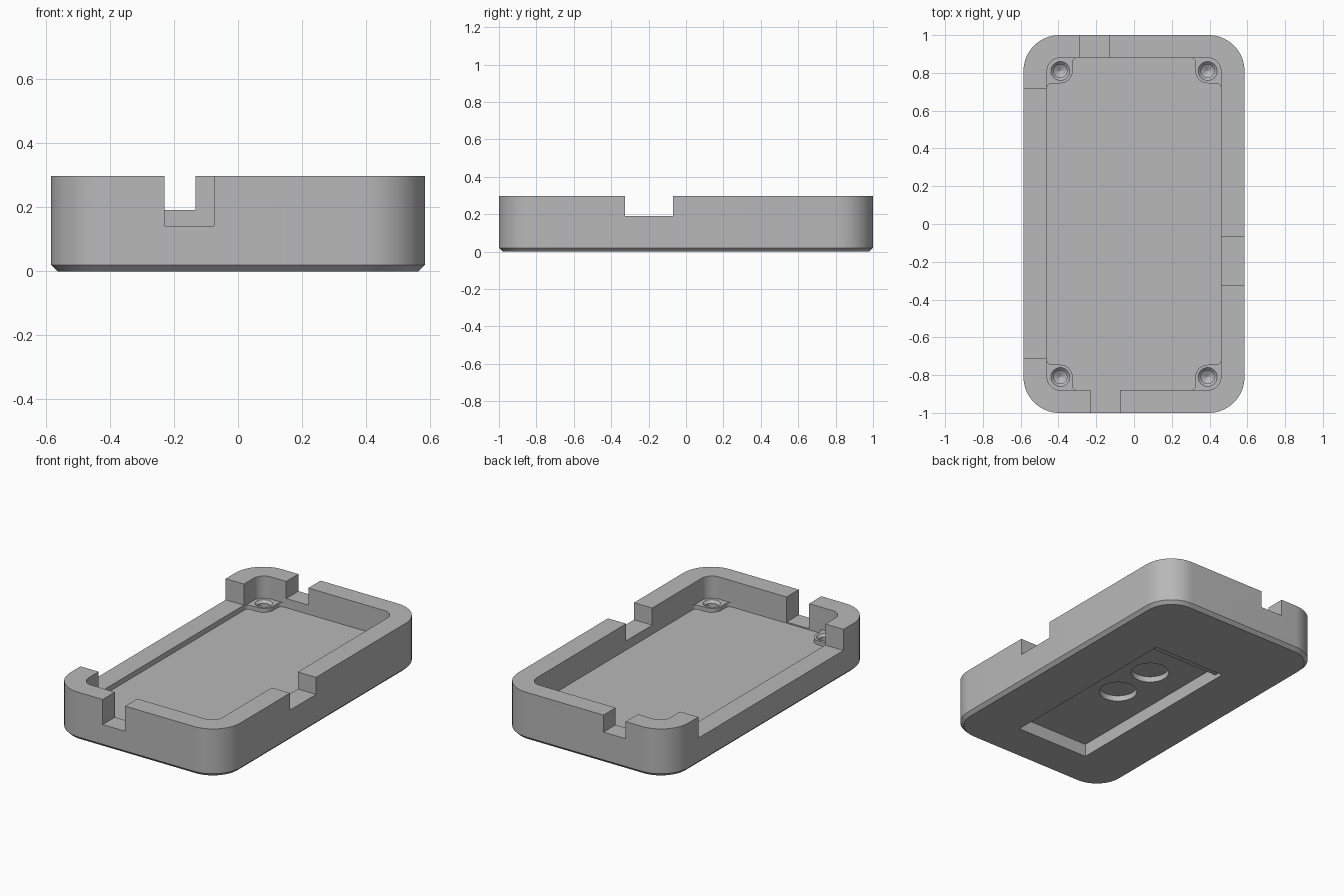
import bpy, bmesh
from math import sin, cos, pi, radians

old = bpy.data.objects.get("Cube")
if old:
    bpy.data.objects.remove(old, do_unlink=True)

grey = bpy.data.materials.new("plain grey")
grey.use_nodes = True
grey.diffuse_color = (0.48, 0.48, 0.48, 1)
grey.node_tree.nodes["Principled BSDF"].inputs["Base Color"].default_value = grey.diffuse_color


def arc(cx, cy, r, start, end, steps=10):
    angles = [radians(start + (end - start) * i / steps) for i in range(steps + 1)]
    return [(cx + r * cos(a), cy + r * sin(a)) for a in angles]


def mirrored(quarter):
    """Close an outline from its +x +y quarter."""
    outline = []
    for sx, sy in ((1, 1), (-1, 1), (-1, -1), (1, -1)):
        part = [(x * sx, y * sy) for x, y in quarter]
        outline += part if sx == sy else part[::-1]
    return outline


def rounded(hx, hy, r, steps=16):
    return mirrored(arc(hx - r, hy - r, r, 0, 90, steps))


def circle(x, y, r, n=40):
    return [(x + r * cos(2 * pi * i / n), y + r * sin(2 * pi * i / n)) for i in range(n)]


def rectangle(x0, x1, y0, y1):
    return [(x0, y0), (x1, y0), (x1, y1), (x0, y1)]


def loft(name, layers):
    """Solid through stacked (outline, height) layers, bottom to top."""
    bm = bmesh.new()
    rings = [[bm.verts.new((x, y, z)) for x, y in outline] for outline, z in layers]
    n = len(rings[0])
    for a, b in zip(rings, rings[1:]):
        for i in range(n):
            j = (i + 1) % n
            bm.faces.new((a[i], a[j], b[j], b[i]))
    bm.faces.new(rings[0][::-1])
    bm.faces.new(rings[-1])
    bmesh.ops.recalc_face_normals(bm, faces=bm.faces)
    mesh = bpy.data.meshes.new(name)
    bm.to_mesh(mesh)
    bm.free()
    mesh.materials.append(grey)
    obj = bpy.data.objects.new(name, mesh)
    bpy.context.collection.objects.link(obj)
    return obj


def cut(target, layers):
    cutter = loft("cutter", layers)
    cutter.hide_render = True
    mod = target.modifiers.new("cut", "BOOLEAN")
    mod.operation = "DIFFERENCE"
    mod.solver = "EXACT"
    mod.object = cutter
    bpy.context.view_layer.objects.active = target
    bpy.ops.object.modifier_apply(modifier=mod.name)
    bpy.data.objects.remove(cutter, do_unlink=True)


TOP, FLOOR, BOSS, ABOVE = 0.298, 0.135, 0.16, 0.4

# Outer tray with a chamfered bottom edge
tray = loft("case_tray", [
    (rounded(0.565, 0.98, 0.17), 0),
    (rounded(0.585, 1.0, 0.19), 0.02),
    (rounded(0.585, 1.0, 0.19), TOP)])

# Main cavity, then the deeper floor that leaves the corner bosses standing
cavity = rounded(0.46, 0.88, 0.07)
cut(tray, [(cavity, BOSS), (cavity, ABOVE)])
boss_quarter = (arc(0.435, 0.72, 0.025, 0, 90, 6)
                + arc(0.39, 0.81, 0.065, -90, -180)
                + arc(0.30, 0.855, 0.025, 0, 90, 6))
floor = mirrored(boss_quarter)
cut(tray, [(floor, FLOOR), (floor, ABOVE)])

# Blind screw holes with countersunk mouths
for sx in (-1, 1):
    for sy in (-1, 1):
        profile = ((0.002, 0.05), (0.035, 0.07), (0.035, 0.145), (0.05, BOSS), (0.05, 0.2))
        cut(tray, [(circle(sx * 0.39, sy * 0.81, r), z) for r, z in profile])

# Wall openings: front, back, right and the long low side
for bounds, z in (((-0.23, -0.075, -1.1, -0.85), 0.142),
                  ((-0.285, -0.133, 0.85, 1.1), 0.192),
                  ((0.43, 0.7, -0.325, -0.07), 0.192),
                  ((-0.7, -0.43, -0.71, 0.715), 0.167)):
    opening = rectangle(*bounds)
    cut(tray, [(opening, z), (opening, ABOVE)])

# Underside recess with a shallow ledge and two round pockets
for outline, depth in ((rectangle(-0.25, 0.25, -0.74, 0.44), 0.08),
                       (rectangle(-0.25, 0.25, 0.40, 0.50), 0.025),
                       (circle(0, 0.145, 0.11), 0.115),
                       (circle(0, -0.145, 0.11), 0.115)):
    cut(tray, [(outline, -0.1), (outline, depth)])

# Smooth round corners, crisp edges
bpy.ops.object.select_all(action="DESELECT")
tray.select_set(True)
bpy.context.view_layer.objects.active = tray
bpy.ops.object.shade_smooth_by_angle(angle=radians(30))
